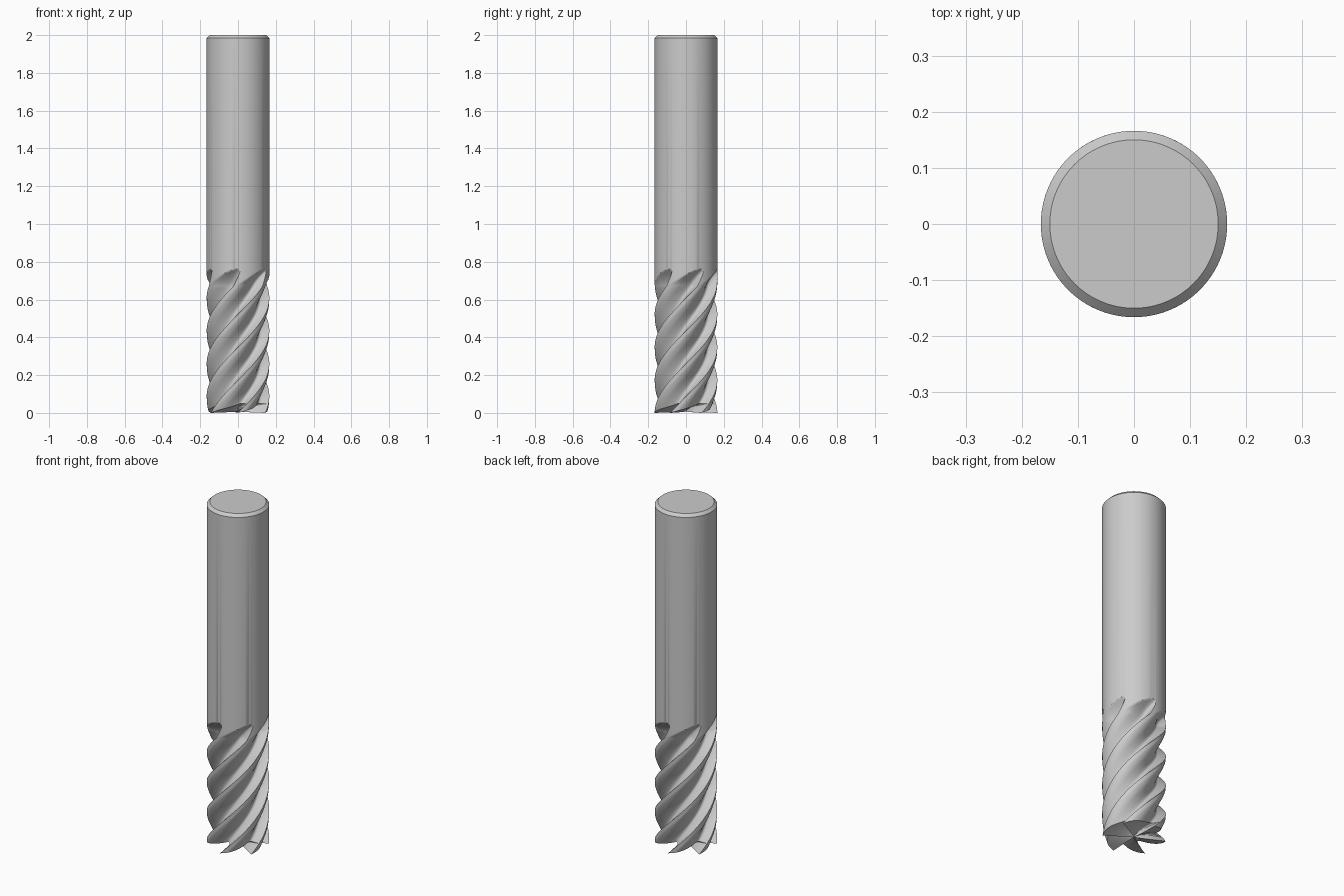
import bpy, bmesh, math

if "Cube" in bpy.data.objects:
    bpy.data.objects.remove(bpy.data.objects["Cube"])

R = 0.166            # cutter and shank radius
FLUTES = 6
LEAD = 1.043         # height of one full helix turn (45 degree helix)
Z_FLUTE, Z_RUNOUT = 0.67, 0.762
GASH = 0.05          # depth of the end gashes

# one tooth cross-section: (degrees after cutting edge, radius)
TOOTH = [(0, R), (9, R - 0.002), (20, 0.152), (31, 0.133), (41, 0.119),
         (49, 0.114), (55, 0.119), (58, 0.134), (59.4, 0.152), (60, R)]
SUB = 4


def smooth_profile(pts, sub):
    """Catmull-Rom through the tooth points, without the closing point."""
    out = []
    for i in range(len(pts) - 1):
        p0, p1 = pts[max(i - 1, 0)], pts[i]
        p2, p3 = pts[i + 1], pts[min(i + 2, len(pts) - 1)]
        for k in range(sub):
            t = k / sub
            if i == 0 or i == len(pts) - 2:      # straight land and cutting edge
                out.append(tuple(a + (b - a) * t for a, b in zip(p1, p2)))
            else:
                out.append(tuple(0.5 * (2 * b + (c - a) * t + (2 * a - 5 * b + 4 * c - d) * t * t
                                        + (3 * b - a - 3 * c + d) * t ** 3)
                                 for a, b, c, d in zip(p0, p1, p2, p3)))
    return out


def twist(z):
    """Helix angle at height z; slows down where the flutes run out."""
    extra = max(0.0, min(z, Z_RUNOUT) - Z_FLUTE)
    return math.radians(-90) + 2 * math.pi * (min(z, Z_FLUTE) + 0.55 * extra) / LEAD


def end_height(phi):
    """Underside of a tooth rises behind its cutting edge into the gash."""
    return GASH * min(phi / 50, 1.0)


section = smooth_profile(TOOTH, SUB)
columns = [(phi + 360 / FLUTES * k, phi, r) for k in range(FLUTES) for phi, r in section]
bm = bmesh.new()


def vert(angle, r, z):
    a = math.radians(angle) + twist(z)
    return bm.verts.new((r * math.cos(a), r * math.sin(a), z))


rings = []
# end face, from near the centre out to the rim
for s in (0.12, 0.3, 0.5, 0.7, 0.85):
    rings.append([vert(a, r * s, 0.006 * (1 - s) + end_height(p) * s ** 0.6)
                  for a, p, r in columns])
# helical flutes
N = 48
for i in range(N + 1):
    rings.append([vert(a, r, end_height(p) + (Z_FLUTE - end_height(p)) * i / N)
                  for a, p, r in columns])
# run-out, where the flute floors rise to the shank surface
M = 16
for i in range(1, M + 1):
    t = i / M
    rings.append([vert(a, min(R, r + 0.053 * t ** 1.7), Z_FLUTE + (Z_RUNOUT - Z_FLUTE) * t)
                  for a, p, r in columns])
# shank with chamfered top
for r, z in ((R, 1.984), (0.150, 2.0)):
    rings.append([vert(a, r, z) for a, p, _ in columns])

n = len(columns)
for lower, upper in zip(rings, rings[1:]):
    for j in range(n):
        k = (j + 1) % n
        bm.faces.new((lower[j], lower[k], upper[k], upper[j]))
bm.faces.new(rings[-1])
tip = bm.verts.new((0, 0, 0.008))
for j in range(n):
    bm.faces.new((tip, rings[0][(j + 1) % n], rings[0][j]))
bmesh.ops.recalc_face_normals(bm, faces=bm.faces)

mesh = bpy.data.meshes.new("end_mill")
bm.to_mesh(mesh)
bm.free()
mill = bpy.data.objects.new("end_mill", mesh)
bpy.context.collection.objects.link(mill)
bpy.context.view_layer.objects.active = mill
mill.select_set(True)
bpy.ops.object.shade_smooth_by_angle(angle=math.radians(30))
